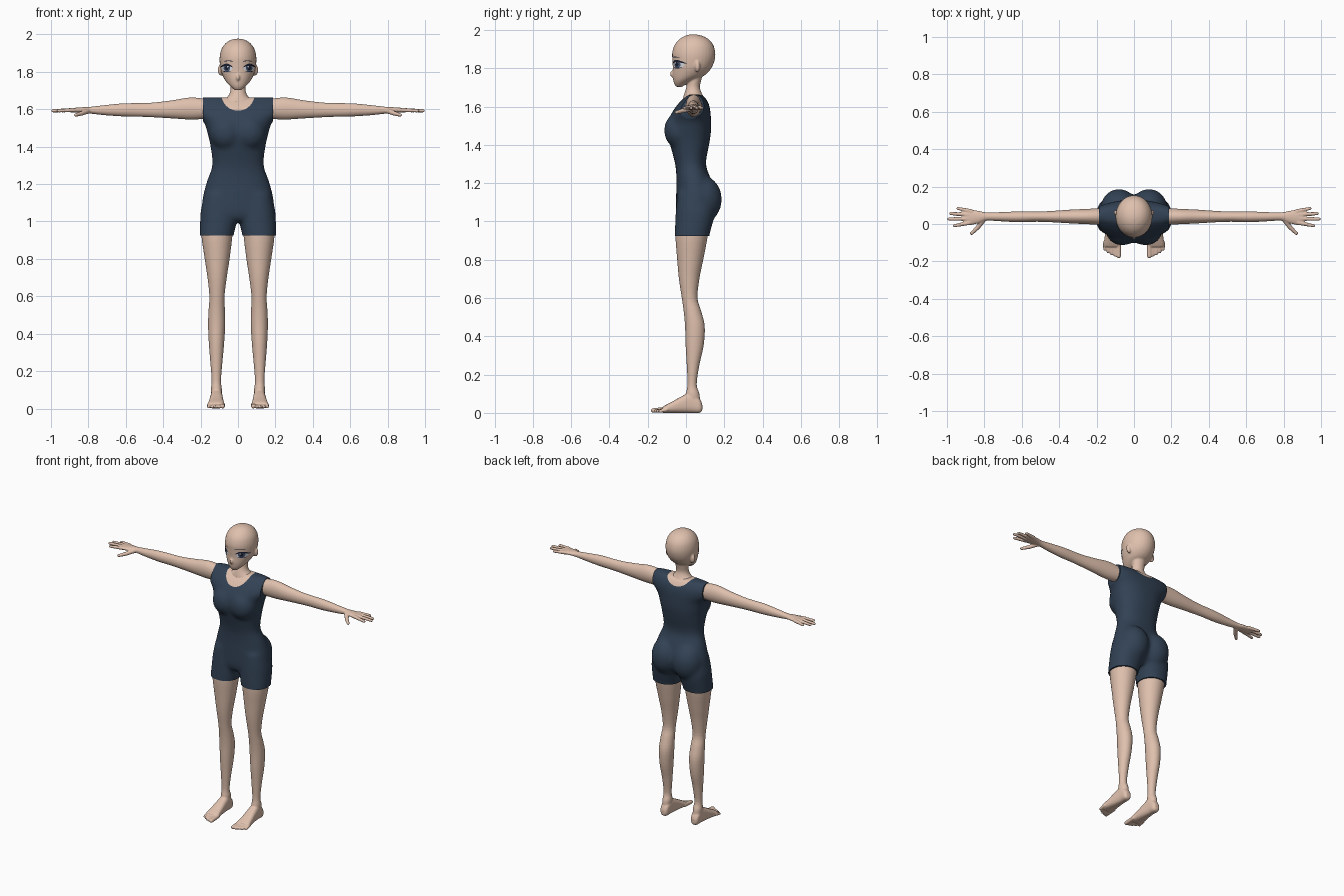
import bpy, bmesh, math
from mathutils import Matrix, Vector
from mathutils.bvhtree import BVHTree

if "Cube" in bpy.data.objects:
    bpy.data.objects.remove(bpy.data.objects["Cube"])


def material(name, rgb):
    m = bpy.data.materials.new(name)
    m.diffuse_color = (*rgb, 1)
    m.use_nodes = True
    m.node_tree.nodes["Principled BSDF"].inputs["Base Color"].default_value = m.diffuse_color
    return m


SKIN = material("skin", (0.74, 0.53, 0.42))
NAVY = material("navy fabric", (0.032, 0.054, 0.090))
DARK = material("dark lash", (0.012, 0.016, 0.035))
BLUE = material("slate blue iris", (0.07, 0.10, 0.18))
WHITE = material("eye white", (0.72, 0.73, 0.77))


def spline(rings, steps=4):
    """Catmull-Rom through the ring bounds."""
    out = []
    for i in range(len(rings) - 1):
        p = [rings[max(i - 1, 0)], rings[i], rings[i + 1], rings[min(i + 2, len(rings) - 1)]]
        for k in range(steps):
            t = k / steps
            out.append([0.5 * (2 * b + (c - a) * t + (2 * a - 5 * b + 4 * c - d) * t * t
                               + (3 * b - a - 3 * c + d) * t ** 3) for a, b, c, d in zip(*p)])
    return out + [list(rings[-1])]


def loft(bm, axis, rings, power=2.0, s=1, n=32):
    """Skin rings (position, a0, a1, b0, b1) along an axis, closed at both ends."""
    loops = []
    for t, a0, a1, b0, b1 in spline(rings):
        loop = []
        for k in range(n):
            c, d = math.cos(math.tau * k / n), math.sin(math.tau * k / n)
            a = (a0 + a1) / 2 + (a1 - a0) / 2 * math.copysign(abs(c) ** (2 / power), c)
            b = (b0 + b1) / 2 + (b1 - b0) / 2 * math.copysign(abs(d) ** (2 / power), d)
            x, y, z = {'x': (t, a, b), 'y': (a, t, b), 'z': (a, b, t)}[axis]
            loop.append(bm.verts.new((x * s, y, z)))
        loops.append(loop)
    for p, q in zip(loops, loops[1:]):
        for k in range(n):
            bm.faces.new((p[k], p[(k + 1) % n], q[(k + 1) % n], q[k]))
    bm.faces.new(loops[0])
    bm.faces.new(loops[-1])


def ball(bm, centre, radii):
    m = Matrix.Translation(centre) @ Matrix.Diagonal((*radii, 1))
    bmesh.ops.create_uvsphere(bm, u_segments=24, v_segments=16, radius=1, matrix=m)


def capsule(bm, p, q, r1, r2):
    p, q = Vector(p), Vector(q)
    m = Matrix.Translation((p + q) / 2) @ (q - p).to_track_quat('Z', 'Y').to_matrix().to_4x4()
    bmesh.ops.create_cone(bm, cap_ends=True, segments=16, radius1=r1, radius2=r2,
                          depth=(q - p).length, matrix=m)
    ball(bm, p, (r1,) * 3)
    ball(bm, q, (r2,) * 3)


def add_object(name, bm, mat):
    bmesh.ops.recalc_face_normals(bm, faces=bm.faces[:])
    me = bpy.data.meshes.new(name)
    bm.to_mesh(me)
    bm.free()
    me.materials.append(mat)
    ob = bpy.data.objects.new(name, me)
    bpy.context.collection.objects.link(ob)
    return ob


def fuse(ob, mat, voxel, smooth):
    """Weld overlapping volumes into one soft surface."""
    r = ob.modifiers.new("weld", 'REMESH')
    r.mode, r.voxel_size = 'VOXEL', voxel
    sm = ob.modifiers.new("soften", 'SMOOTH')
    sm.factor, sm.iterations = 0.5, smooth
    dg = bpy.context.evaluated_depsgraph_get()
    me = bpy.data.meshes.new_from_object(ob.evaluated_get(dg))
    ob.modifiers.clear()
    ob.data = me
    me.materials.clear()
    me.materials.append(mat)
    me.polygons.foreach_set("material_index", [0] * len(me.polygons))


def mirror(ob):
    ob.modifiers.new("mirror", 'MIRROR').use_mirror_merge = False


# Bodysuit: torso, shorts legs, chest and seat fused together
bm = bmesh.new()
torso = [(1.0, .13, -.03, .09), (1.04, .185, -.05, .13), (1.12, .19, -.052, .155),
         (1.22, .165, -.05, .13), (1.30, .138, -.057, .104), (1.40, .147, -.083, .121),
         (1.47, .163, -.1, .131), (1.53, .183, -.092, .131), (1.58, .23, -.066, .127),
         (1.62, .24, -.036, .117), (1.65, .23, -.005, .097), (1.664, .21, .01, .08)]
loft(bm, 'z', [(z, -h, h, f, b) for z, h, f, b in torso], 2.3)
for s in (-1, 1):
    loft(bm, 'z', [(.88, .028, .204, -.06, .118), (.93, .022, .205, -.06, .123),
                   (1.0, .006, .203, -.056, .142), (1.06, 0, .199, -.053, .15),
                   (1.15, .01, .18, -.045, .13)], 2.2, s)
    ball(bm, (s * .08, .082, 1.115), (.1, .106, .125))
    ball(bm, (s * .062, -.035, 1.475), (.09, .08, .095))
suit = add_object("bodysuit", bm, NAVY)
fuse(suit, NAVY, .009, 22)

# Straight hems at the thighs and armholes, then a scooped neckline with skin inside it
bm = bmesh.new()
bm.from_mesh(suit.data)
suit.data.materials.append(SKIN)


def slice_at(co, no, z_min, clear):
    faces = [f for f in bm.faces if f.calc_center_median().z > z_min]
    edges = {e for f in faces for e in f.edges}
    verts = {v for f in faces for v in f.verts}
    bmesh.ops.bisect_plane(bm, geom=list(verts) + list(edges) + faces, plane_co=co,
                           plane_no=no, clear_outer=clear)
    if clear:
        bmesh.ops.holes_fill(bm, edges=[e for e in bm.edges if e.is_boundary], sides=0)


slice_at((0, 0, .925), (0, 0, -1), 0, True)
for s in (-1, 1):
    slice_at((s * .188, 0, 0), (s, 0, 0), 1.4, True)
scoop = []
for k in range(15):
    a = math.pi * (1 + k / 14)
    co = Vector((.09 * math.cos(a), -.04, 1.675 + .08 * math.sin(a)))
    no = Vector((math.cos(a) / .09, -math.sin(a) / .08 * .15, math.sin(a) / .08))
    scoop.append((co, no))
    slice_at(co, no, 1.56, False)
for f in bm.faces:
    c = f.calc_center_median()
    f.material_index = int(c.z > 1.56 and all((c - co).dot(no) < 0 for co, no in scoop))
bm.to_mesh(suit.data)
bm.free()

# Head with neck, nose and ears
bm = bmesh.new()
skull = [(1.703, .018, -.052, -.02), (1.72, .038, -.062, .005), (1.74, .058, -.067, .05),
         (1.765, .075, -.07, .1), (1.80, .09, -.069, .132), (1.84, .097, -.071, .149),
         (1.88, .098, -.072, .153), (1.92, .089, -.06, .143), (1.95, .069, -.036, .12),
         (1.969, .042, -.005, .085), (1.977, .012, .025, .05)]
neck = [(1.62, .095, -.02, .1), (1.645, .085, -.015, .095), (1.67, .053, -.008, .082),
        (1.70, .041, .002, .073), (1.74, .043, .008, .08), (1.79, .045, .012, .095)]
for part in (skull, neck):
    loft(bm, 'z', [(z, -h, h, f, b) for z, h, f, b in part])
ball(bm, (0, -.067, 1.77), (.01, .016, .018))
for s in (-1, 1):
    ball(bm, (s * .09, .06, 1.81), (.019, .014, .031))
head = add_object("head", bm, SKIN)
fuse(head, SKIN, .005, 3)

# Arms with hands
bm = bmesh.new()
loft(bm, 'x', [(.15, -.005, .085, 1.55, 1.652), (.25, -.001, .081, 1.545, 1.663),
               (.35, .004, .076, 1.551, 1.648), (.45, .01, .069, 1.557, 1.636),
               (.52, .012, .067, 1.56, 1.633), (.62, .01, .067, 1.562, 1.631),
               (.72, .015, .063, 1.569, 1.621), (.79, .018, .062, 1.577, 1.613),
               (.83, .004, .07, 1.581, 1.611), (.88, -.006, .078, 1.582, 1.607),
               (.905, 0, .074, 1.586, 1.604)])
for p, q in (((.88, .006), (.96, -.009)), ((.88, .028), (.990, .027)),
             ((.88, .05), (.980, .056)), ((.87, .068), (.940, .083))):
    capsule(bm, (*p, 1.596), (*q, 1.592), .0115, .0085)
capsule(bm, (.80, .03, 1.592), (.835, -.018, 1.578), .015, .012)
capsule(bm, (.835, -.018, 1.578), (.868, -.05, 1.569), .012, .009)
arms = add_object("arms", bm, SKIN)
fuse(arms, SKIN, .004, 2)
mirror(arms)

# Legs with feet and toes
bm = bmesh.new()
loft(bm, 'z', [(.05, .09, .142, 0, .075), (.10, .086, .145, .0, .07), (.15, .091, .141, .008, .056),
               (.25, .083, .148, .004, .07), (.35, .074, .156, -.002, .092),
               (.45, .068, .16, -.005, .098), (.53, .07, .157, -.012, .08),
               (.6, .072, .153, -.022, .06), (.7, .06, .163, -.037, .07),
               (.8, .045, .178, -.046, .09), (.92, .03, .195, -.055, .113), (.99, .026, .192, -.05, .12)])
loft(bm, 'y', [(.085, .1, .13, .012, .045), (.07, .088, .142, 0, .075), (.03, .084, .145, 0, .108),
               (-.02, .08, .15, 0, .088), (-.07, .076, .157, 0, .06), (-.105, .072, .162, 0, .042),
               (-.122, .075, .16, 0, .032)], 2.6)
for i in range(5):
    x, y, r = .082 + .0185 * i, -.171 + .003 * i + .0015 * i * i, .0125 if i == 0 else .009
    capsule(bm, (x, -.1, .018), (x, y, r), r + .001, r)
legs = add_object("legs", bm, SKIN)
fuse(legs, SKIN, .0045, 2)
mirror(legs)

# Eyes and brows: thin patches laid on the face
face = BVHTree.FromPolygons([v.co for v in head.data.vertices],
                            [tuple(p.vertices) for p in head.data.polygons])


def patch(name, cx, cz, rx, rz, bend, lift, mat, nu=18, nv=5):
    bm = bmesh.new()
    grid = []
    for i in range(nu + 1):
        u = -.99 * math.cos(math.pi * i / nu)
        row = []
        for j in range(nv + 1):
            z = cz - bend * u * u + rz * (2 * j / nv - 1) * math.sqrt(1 - u * u)
            hit, normal, _, _ = face.ray_cast(Vector((cx + rx * u, -1, z)), Vector((0, 1, 0)))
            if normal.y > 0:
                normal = -normal
            row.append(bm.verts.new(hit + normal * lift))
        grid.append(row)
    for p, q in zip(grid, grid[1:]):
        for j in range(nv):
            bm.faces.new((p[j], q[j], q[j + 1], p[j + 1]))
    mirror(add_object(name, bm, mat))


patch("eye_whites", .058, 1.819, .028, .018, 0, .001, WHITE)
patch("irises", .058, 1.820, .017, .018, 0, .002, BLUE)
patch("pupils", .058, 1.821, .009, .012, 0, .003, DARK)
patch("eye_glints", .053, 1.828, .004, .004, 0, .004, WHITE)
patch("upper_lashes", .059, 1.838, .032, .006, .013, .0035, DARK)
patch("lower_lashes", .058, 1.801, .022, .002, -.004, .0035, DARK)
patch("brows", .05, 1.859, .027, .002, .004, .002, DARK)

# Smooth shading, keeping the hems crisp
for ob in bpy.context.scene.objects:
    bpy.ops.object.select_all(action='DESELECT')
    ob.select_set(True)
    bpy.context.view_layer.objects.active = ob
    bpy.ops.object.shade_smooth_by_angle(angle=math.radians(45))
